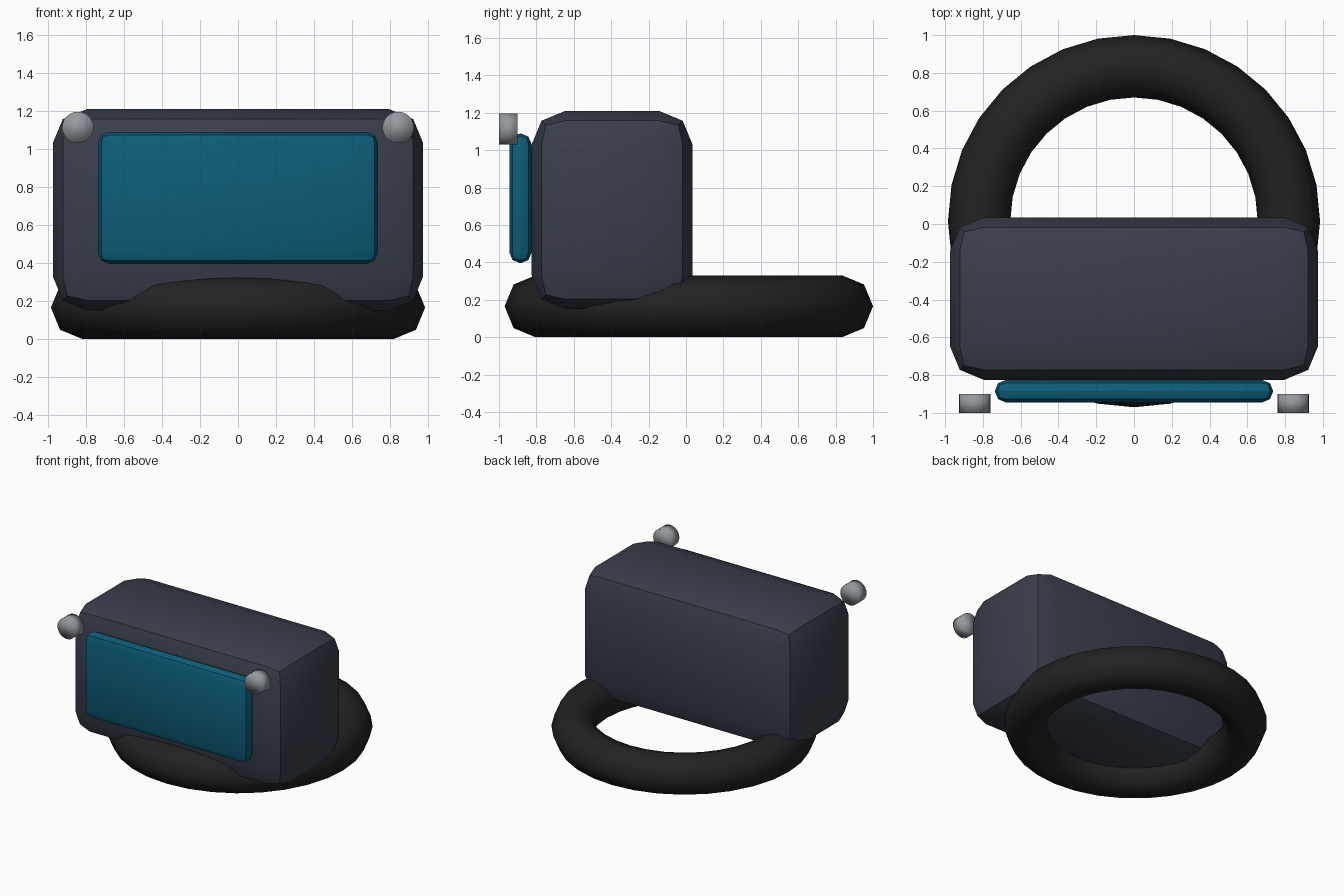
import bpy, math

if "Cube" in bpy.data.objects:
    bpy.data.objects.remove(bpy.data.objects["Cube"])


def material(name, rgb):
    m = bpy.data.materials.new(name)
    m.diffuse_color = (*rgb, 1)
    m.use_nodes = True
    m.node_tree.nodes["Principled BSDF"].inputs["Base Color"].default_value = m.diffuse_color
    return m


slate = material("dark slate", (0.04, 0.048, 0.07))
teal = material("teal glass", (0.004, 0.11, 0.19))
rubber = material("black rubber", (0.016, 0.016, 0.016))
metal = material("grey metal", (0.30, 0.32, 0.35))


def finish(name, mat):
    ob = bpy.context.object
    ob.name = name
    ob.data.materials.append(mat)
    return ob


def rounded_box(name, mat, lo, hi, bevel):
    bpy.ops.mesh.primitive_cube_add(size=1, location=[(a + b) / 2 for a, b in zip(lo, hi)])
    ob = finish(name, mat)
    ob.scale = [b - a for a, b in zip(lo, hi)]
    bpy.ops.object.transform_apply(location=False, rotation=False, scale=True)
    mod = ob.modifiers.new("bevel", 'BEVEL')
    mod.width = bevel
    mod.segments = 2
    bpy.ops.object.modifier_apply(modifier=mod.name)
    bpy.ops.object.shade_smooth_by_angle(angle=math.radians(30))
    return ob


# Collar ring at the base
bpy.ops.mesh.primitive_torus_add(major_radius=0.82, minor_radius=0.165,
                                 major_segments=32, minor_segments=8,
                                 location=(0, 0.015, 0.165))
finish("base_ring", rubber)
bpy.ops.object.shade_smooth()

# Main housing and front visor panel
rounded_box("housing", slate, (-0.975, -0.825, 0.15), (0.975, 0.035, 1.21), 0.18)
rounded_box("front_panel", teal, (-0.737, -0.945, 0.395), (0.737, -0.825, 1.09), 0.0599)

# Pair of knobs at the upper front corners
for side, x in (("left", -0.843), ("right", 0.843)):
    bpy.ops.mesh.primitive_cylinder_add(radius=0.083, depth=0.1, vertices=24,
                                        location=(x, -0.95, 1.113),
                                        rotation=(math.pi / 2, 0, 0))
    finish(side + "_knob", metal)
    bpy.ops.object.shade_smooth()
